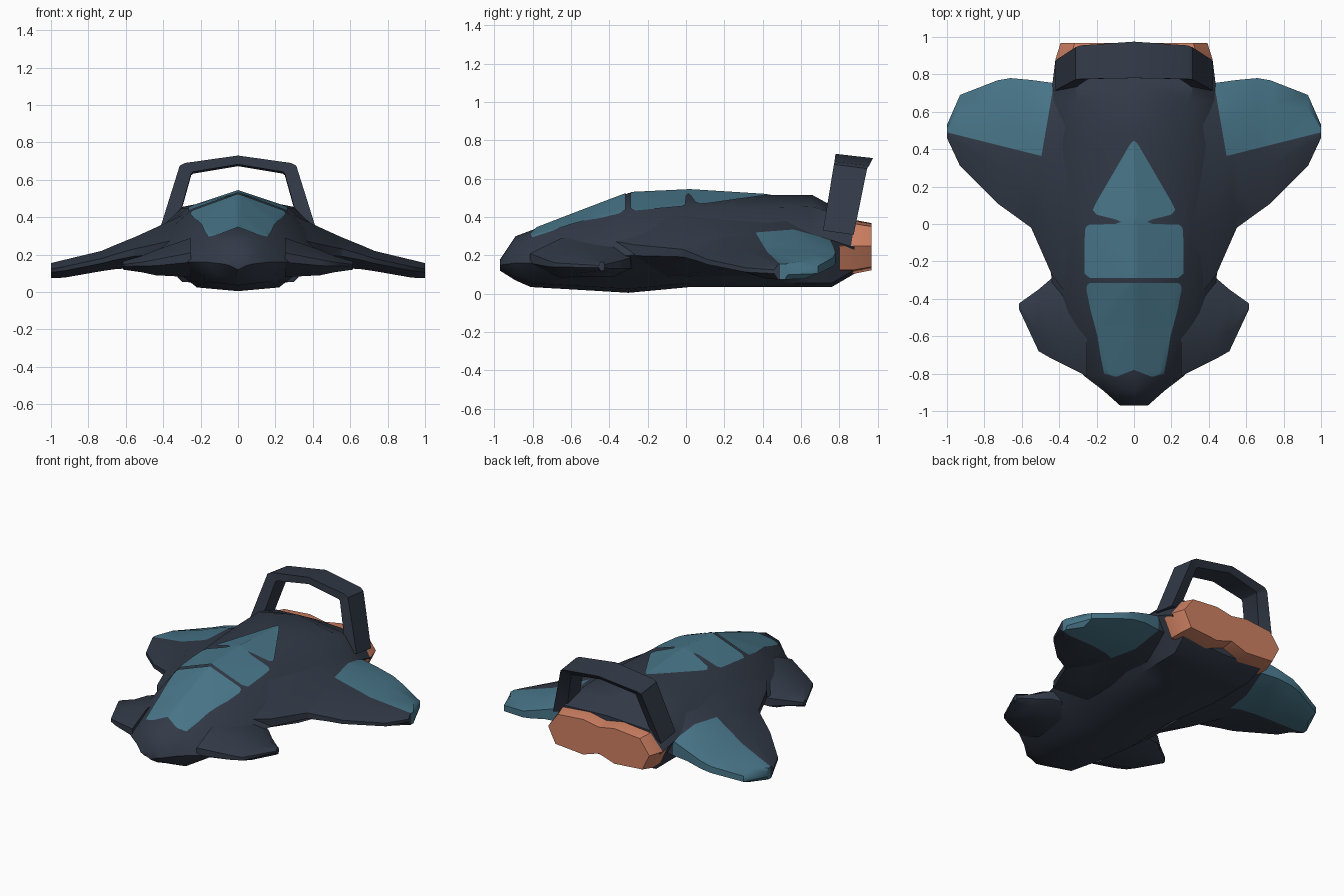
import bpy, bmesh, math
from mathutils import Vector
from mathutils.bvhtree import BVHTree

if "Cube" in bpy.data.objects:
    bpy.data.objects.remove(bpy.data.objects["Cube"])


def material(name, rgb):
    m = bpy.data.materials.new(name)
    m.diffuse_color = (*rgb, 1)
    m.use_nodes = True
    m.node_tree.nodes["Principled BSDF"].inputs["Base Color"].default_value = m.diffuse_color
    return m


NAVY = material("dark navy", (0.032, 0.042, 0.063))
TEAL = material("teal", (0.065, 0.18, 0.25))
COPPER = material("copper", (0.63, 0.22, 0.125))


def finish(name, bm, mats, mirror=False, angle=40):
    me = bpy.data.meshes.new(name)
    bm.to_mesh(me)
    bm.free()
    for m in mats:
        me.materials.append(m)
    for p in me.polygons:
        p.use_smooth = True
    me.set_sharp_from_angle(angle=math.radians(angle))
    ob = bpy.data.objects.new(name, me)
    bpy.context.collection.objects.link(ob)
    if mirror:
        mod = ob.modifiers.new("mirror", 'MIRROR')
        mod.use_mirror_merge = False
    return ob


def loft(rings):
    """Closed skin through rings of equal point count, capped at both ends."""
    bm = bmesh.new()
    vs = [[bm.verts.new(p) for p in r] for r in rings]
    n = len(vs[0])
    for a, b in zip(vs, vs[1:]):
        for i in range(n):
            j = (i + 1) % n
            bm.faces.new((a[i], a[j], b[j], b[i]))
    bm.faces.new(vs[0])
    bm.faces.new(vs[-1])
    bmesh.ops.recalc_face_normals(bm, faces=bm.faces)
    return bm


# Fuselage: y, top z, shoulder x z, side x z, belly x, belly z
hull_rows = [
    (-.97, .18, .04, .175, .075, .15, .04, .12),
    (-.89, .30, .10, .27, .165, .16, .10, .07),
    (-.81, .33, .15, .295, .27, .16, .16, .035),
    (-.55, .43, .21, .37, .39, .18, .20, .02),
    (-.30, .525, .26, .43, .44, .20, .22, .005),
    (.02, .54, .27, .45, .47, .24, .24, .035),
    (.42, .515, .30, .45, .46, .30, .30, .035),
    (.66, .515, .30, .455, .44, .30, .30, .035),
    (.76, .46, .32, .42, .435, .28, .30, .035),
    (.88, .395, .33, .38, .42, .24, .32, .105),
]
rings = []
for y, zt, ws, zs, wd, zd, wb, zb in hull_rows:
    half = [(ws, zs), (wd, zd), (wb, zb + .02)]
    ring = [(0, zt)] + half + [(0, zb)] + [(-x, z) for x, z in reversed(half)]
    rings.append([(x, y, z) for x, z in ring])
bm = loft(rings)
bmesh.ops.triangulate(bm, faces=bm.faces)
hull_tree = BVHTree.FromBMesh(bm)
finish("fuselage", bm, [NAVY])

# Wings and canards: blunt eight-sided sections along x
SECTION = [(0, .38), (0, .62), (.3, 1), (.8, 1), (1, .72), (1, .3), (.8, 0), (.3, 0)]


def fin(stations):
    return loft([[(x, y0 + f * (y1 - y0), zb + g * (zt - zb)) for f, g in SECTION]
                 for x, y0, y1, zt, zb in stations])


bm = fin([(.30, -.45, .74, .41, .09), (.44, -.27, .755, .345, .11),
          (.55, -.02, .77, .295, .13), (.66, .06, .78, .25, .122),
          (.73, .11, .768, .22, .112), (.93, .31, .69, .172, .077),
          (1.0, .46, .53, .155, .075)])
# Teal rear part of the wing, bounded by two cuts
cuts = [(Vector((.52, .37, 0)), Vector((-.12, .48, 0))),
        (Vector((.48, .45, 0)), Vector((.29, .05, 0)))]
for co, no in cuts:
    bmesh.ops.bisect_plane(bm, geom=bm.verts[:] + bm.edges[:] + bm.faces[:],
                           plane_co=co, plane_no=no)
for f in bm.faces:
    c = f.calc_center_median()
    f.material_index = int(all((c - co).dot(no) > 0 for co, no in cuts))
finish("wings", bm, [NAVY, TEAL], mirror=True)

bm = fin([(.25, -.815, -.27, .29, .08), (.44, -.72, -.29, .225, .09),
          (.51, -.68, -.35, .195, .105), (.615, -.455, -.425, .165, .12)])
finish("canards", bm, [NAVY], mirror=True)

# Tail hoop: outer x z, inner x z, front y, back y
hoop = [(.42, .33, .335, .33, .715, .875), (.312, .675, .25, .635, .772, .945),
        (.285, .69, .24, .643, .775, .955), (0, .73, 0, .683, .78, .975)]
path = [(-1, r) for r in hoop] + [(1, r) for r in reversed(hoop[:-1])]
finish("tail_hoop", loft([[(s * xo, yf, zo), (s * xo, yb, zo - .022),
                           (s * xi, yb - .03, zi - .01), (s * xi, yf, zi)]
                          for s, (xo, zo, xi, zi, yf, yb) in path]), [NAVY])

# Copper engine blocks
engine = [(0, .36), (.13, .385), (.34, .365), (.42, .25), (.36, .125), (.13, .105), (0, .15)]
rings = [[(x * k, y, .25 + (z - .25) * h) for x, z in engine]
         for y, k, h in ((.80, 1, 1), (.88, 1, 1), (.967, .935, .88))]
finish("engines", loft(rings), [COPPER], mirror=True)


# Thin teal panels draped on the hull: rows of y, half width, centre notch
def panel(name, rows, cols=24, step=.03):
    dense = []
    for a, b in zip(rows, rows[1:]):
        n = max(1, math.ceil((b[0] - a[0]) / step))
        dense += [tuple(p + (q - p) * i / n for p, q in zip(a, b)) for i in range(n)]
    dense.append(rows[-1])
    bm = bmesh.new()
    grid = []
    for y, w, notch in dense:
        line = []
        for i in range(cols + 1):
            u = 2 * i / cols - 1
            x = w * u
            yy = y + notch * max(0, 1 - abs(x) / .09)
            hit = hull_tree.ray_cast(Vector((x, yy, 2)), Vector((0, 0, -1)))[0]
            line.append(bm.verts.new((x, yy, hit.z + .006)))
        grid.append(line)
    for a, b in zip(grid, grid[1:]):
        for i in range(cols):
            bm.faces.new((a[i], a[i + 1], b[i + 1], b[i]))
    finish(name, bm, [TEAL])


panel("front_window", [(-.815, .11, .035), (-.80, .16, .03), (-.70, .18, 0), (-.60, .195, 0),
                       (-.45, .235, 0), (-.35, .255, 0), (-.325, .25, 0), (-.315, .235, 0)])
panel("roof_window", [(-.29, .235, 0), (-.265, .265, 0), (-.10, .265, 0), (-.02, .26, 0),
                      (-.003, .24, 0), (0, .10, 0), (.012, .07, 0), (.025, .10, 0),
                      (.05, .20, 0), (.075, .22, 0), (.11, .205, 0), (.42, .025, 0),
                      (.445, .004, 0)])
